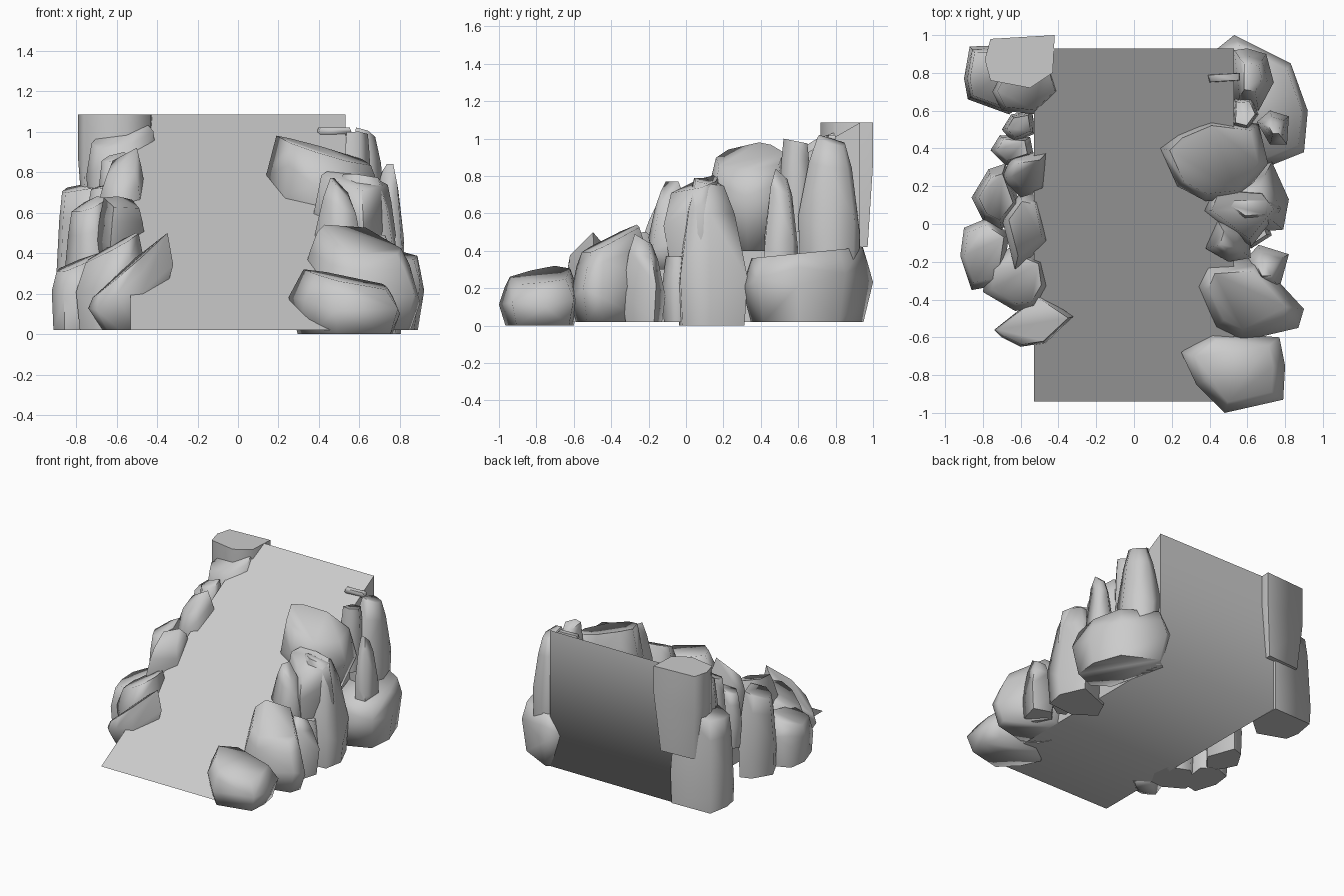
import bpy, bmesh, math
from mathutils import Vector


def finish(bm, name, angle):
    bmesh.ops.recalc_face_normals(bm, faces=bm.faces)
    mesh = bpy.data.meshes.new(name)
    bm.to_mesh(mesh)
    bm.free()
    ob = bpy.data.objects.new(name, mesh)
    bpy.context.collection.objects.link(ob)
    bpy.ops.object.select_all(action='DESELECT')
    ob.select_set(True)
    bpy.context.view_layer.objects.active = ob
    bpy.ops.object.shade_smooth_by_angle(angle=math.radians(angle))


def rock(name, outline, z0, z1, tilt=(0, 0), top=0.7, base=0.85, waist=0.4):
    """Faceted boulder: hull of a base ring, a wide middle ring and a tilted top ring."""
    pts = [Vector(p) for p in outline]
    c = sum(pts, Vector((0, 0))) / len(pts)
    t = Vector(tilt)
    peak = max((p - c).dot(t) for p in pts) * top
    bm = bmesh.new()
    for i, p in enumerate(pts):
        d = p - c
        zt = z1 + d.dot(t) * top - peak
        wob = 0.07 * (-1) ** i
        for s, z in ((base, z0), (1, z0 + (zt - z0) * (waist + wob)),
                     (0.45 + top * 0.55, z0 + (zt - z0) * 0.8), (top, zt)):
            bm.verts.new((c.x + d.x * s, c.y + d.y * s, z))
    bmesh.ops.convex_hull(bm, input=bm.verts)
    loose = [v for v in bm.verts if not v.link_faces]
    bmesh.ops.delete(bm, geom=loose, context='VERTS')
    finish(bm, name, 80)


# Ramp: closed wedge rising to the back, soft only along the lower back edge
bm = bmesh.new()
sides = [[bm.verts.new((x, y, z)) for y, z in ((-0.94, 0.02), (0.93, 0.02), (0.93, 1.085))]
         for x in (-0.53, 0.53)]
bm.faces.new(sides[0])
bm.faces.new(sides[1])
for i in range(3):
    j = (i + 1) % 3
    bm.faces.new((sides[0][i], sides[0][j], sides[1][j], sides[1][i]))
for e in bm.edges:
    e.smooth = set(e.verts) == {sides[0][1], sides[1][1]}
finish(bm, "ramp", 100)

# Right bank of boulders, front to back
rock("right_front_rock", [(.25, -.68), (.40, -.57), (.77, -.60), (.80, -.75), (.79, -.93), (.48, -1.0), (.33, -.85)],
     0, .32, (-.2, .1), .75, .85, .5)
rock("right_second_rock", [(.31, -.32), (.36, -.20), (.65, -.18), (.90, -.45), (.87, -.55), (.57, -.62), (.43, -.55)],
     .02, .54, (-.1, .45), .7, .85, .4)
rock("right_outer_wedge", [(.58, -.20), (.66, -.11), (.82, -.16), (.77, -.34), (.65, -.34)],
     .02, .49, (0, -.6), .4, .85)
rock("right_gap_rock", [(.55, -.10), (.58, .02), (.70, .02), (.73, -.06), (.62, -.13)],
     .02, .37, (0, 0), .7)
rock("right_peak_rock", [(.38, -.13), (.43, .04), (.60, .0), (.62, -.18), (.50, -.20)],
     .30, .77, (-1, .3), .4, .8, .35)
rock("right_tall_rock", [(.38, .07), (.45, .22), (.73, .33), (.82, .13), (.79, -.03), (.55, -.05)],
     0, .79, (-.15, -.2), .42, .92, .27)
rock("right_upper_rock", [(.37, .07), (.42, .20), (.70, .18), (.78, .08), (.62, -.12)],
     .30, .81, (-.15, .3), .8, .8, .5)
rock("right_overhang_rock", [(.14, .40), (.22, .48), (.41, .56), (.66, .53), (.71, .32), (.57, .14), (.38, .12), (.23, .20)],
     .40, .98, (-.3, .1), .82, .65, .6)
rock("right_outer_back_rock", [(.43, .92), (.53, 1.0), (.83, .85), (.92, .60), (.90, .38), (.70, .30), (.55, .40)],
     .02, .42, (0, .1), .85, .86, .6)
rock("right_back_spire", [(.53, .92), (.53, .62), (.66, .60), (.74, .75), (.70, .90), (.60, .93)],
     .34, 1.02, (-.3, -.3), .45, .95, .3)
rock("right_ledge", [(.39, .79), (.40, .75), (.56, .76), (.56, .80)],
     .98, 1.02, (0, 0), .9, .8)
rock("right_small_spire", [(.52, .52), (.53, .66), (.62, .67), (.66, .58), (.60, .50)],
     .50, 1.0, (0, -.2), .75)
rock("right_outer_spire", [(.65, .54), (.72, .60), (.82, .57), (.81, .42), (.72, .42)],
     .35, .84, (0, -.9), .35, 1.0, .2)

# Left bank of boulders, front to back
rock("left_front_rock", [(-.32, -.49), (-.50, -.37), (-.74, -.56), (-.70, -.60), (-.60, -.65), (-.47, -.63)],
     .02, .50, (.85, .1), .88, .62, .6)
rock("left_second_rock", [(-.80, -.36), (-.78, -.22), (-.64, -.11), (-.47, -.18), (-.45, -.33), (-.52, -.45), (-.63, -.46)],
     .02, .50, (.55, .1), .75, .9, .5)
rock("left_low_outer_rock", [(-.92, -.17), (-.90, -.02), (-.78, .03), (-.66, -.05), (-.70, -.32), (-.86, -.35)],
     .02, .40, (.4, .1), .8, .93, .6)
rock("left_mid_rock", [(-.70, .03), (-.60, .17), (-.50, .15), (-.45, -.10), (-.63, -.24)],
     .28, .68, (-.2, .2), .7, .8)
rock("left_mid_outer_rock", [(-.86, .14), (-.77, .29), (-.68, .32), (-.60, .10), (-.70, -.03), (-.80, .02)],
     .02, .68, (.4, .2), .7, .95, .35)
rock("left_peak_rock", [(-.70, .24), (-.65, .36), (-.45, .39), (-.47, .18), (-.60, .14)],
     .45, .92, (.4, .9), .6, .7)
rock("left_small_outer_rock", [(-.76, .39), (-.71, .47), (-.55, .46), (-.53, .36), (-.68, .31)],
     .30, .75, (.2, .1), .7)
rock("left_small_spire", [(-.70, .50), (-.65, .58), (-.54, .60), (-.52, .48), (-.64, .43)],
     .30, .90, (.2, .3), .7)
rock("left_outer_back_rock", [(-.90, .77), (-.87, .94), (-.53, .95), (-.52, .70), (-.66, .58), (-.88, .66)],
     .02, .78, (.2, .1), .82, .97, .25)
rock("left_back_rock", [(-.75, .70), (-.65, .90), (-.45, .90), (-.39, .70), (-.52, .58), (-.70, .60)],
     .45, 1.06, (.2, .4), .85, .8, .6)
rock("left_top_rock", [(-.79, .87), (-.76, .98), (-.42, 1.0), (-.43, .80), (-.55, .72), (-.76, .76)],
     .42, 1.085, (0, 0), 1.0, .8, .6)
